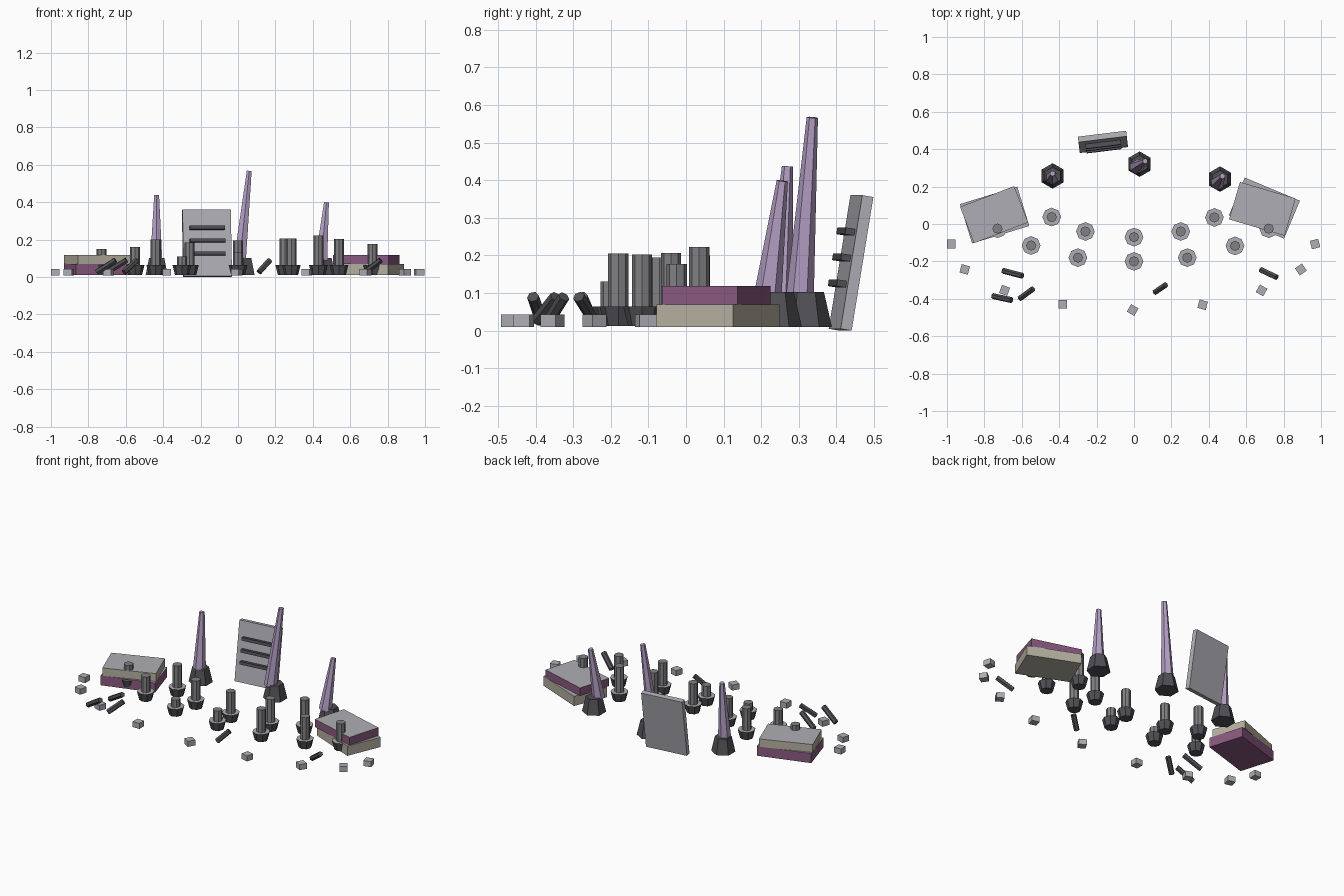
import bpy, bmesh
from math import radians
from mathutils import Vector, Matrix, Euler

if "Cube" in bpy.data.objects:
    bpy.data.objects.remove(bpy.data.objects["Cube"])


def material(name, rgb):
    m = bpy.data.materials.new(name)
    m.use_nodes = True
    m.diffuse_color = (*rgb, 1)
    m.node_tree.nodes["Principled BSDF"].inputs["Base Color"].default_value = (*rgb, 1)
    return m


STONE = material("pale stone", (0.42, 0.42, 0.46))
PIN = material("mid grey", (0.22, 0.22, 0.23))
DARK = material("charcoal", (0.08, 0.08, 0.09))
LILAC = material("lilac", (0.46, 0.35, 0.56))
PLUM = material("plum", (0.25, 0.10, 0.21))
BEIGE = material("beige", (0.46, 0.43, 0.35))


def finish(name, bm, mat, top=None):
    """Make the object; upward faces take the second colour if given."""
    me = bpy.data.meshes.new(name)
    me.materials.append(mat)
    bm.normal_update()
    if top:
        me.materials.append(top)
        for f in bm.faces:
            f.material_index = int(f.normal.z > 0.8)
    bm.to_mesh(me)
    bm.free()
    ob = bpy.data.objects.new(name, me)
    bpy.context.collection.objects.link(ob)
    return ob


def box(name, size, loc, mat, rot=(0, 0, 0), top=None):
    bm = bmesh.new()
    turn = Euler([radians(a) for a in rot]).to_matrix().to_4x4()
    bmesh.ops.create_cube(bm, size=1, matrix=Matrix.Translation(loc) @ turn @ Matrix.Diagonal((*size, 1)))
    return finish(name, bm, mat, top)


def prism(name, start, end, r1, r2, sides, mat, top=None):
    """Tapered prism between two points."""
    a, b = Vector(start), Vector(end)
    d = b - a
    turn = Vector((0, 0, 1)).rotation_difference(d).to_matrix().to_4x4()
    bm = bmesh.new()
    bmesh.ops.create_cone(bm, cap_ends=True, segments=sides, radius1=r1, radius2=r2,
                          depth=d.length, matrix=Matrix.Translation((a + b) / 2) @ turn)
    return finish(name, bm, mat, top)


# Posts standing in flared cups: x, y, top height
posts = [(-0.44, 0.037, 0.2), (-0.26, -0.04, 0.185), (-0.55, -0.115, 0.16),
         (-0.3, -0.18, 0.11), (0, -0.07, 0.195), (0, -0.2, 0.13),
         (0.25, -0.04, 0.207), (0.43, 0.035, 0.222), (0.54, -0.117, 0.202),
         (0.285, -0.18, 0.205), (-0.73, -0.025, 0.15), (0.72, -0.025, 0.177)]
for x, y, h in posts:
    prism("post_cup", (x, y, 0.012), (x, y, 0.064), 0.037, 0.05, 8, DARK, STONE)
    prism("post", (x, y, 0.06), (x, y, h), 0.027, 0.027, 8, PIN)

# Leaning spires on hexagonal feet: foot centre, spire bottom, spire tip
spires = [((-0.435, 0.257), (-0.437, 0.247), (-0.435, 0.27, 0.437)),
          ((0.03, 0.32), (0.01, 0.303), (0.06, 0.336, 0.567)),
          ((0.46, 0.24), (0.445, 0.217), (0.473, 0.256, 0.398))]
for foot, low, tip in spires:
    prism("spire_foot", (*foot, 0.01), (*foot, 0.102), 0.068, 0.047, 6, DARK)
    prism("spire", (*low, 0.09), tip, 0.037, 0.015, 6, LILAC)

# Stacked slabs on each side
box("left_lower_slab", (0.32, 0.22, 0.06), (0.697, 0.085, 0.04), BEIGE, (0, 0, -22.7), STONE)
box("left_upper_slab", (0.31, 0.208, 0.049), (0.686, 0.081, 0.0945), PLUM, (0, 0, -16.4), STONE)
box("right_lower_slab", (0.32, 0.22, 0.06), (-0.745, 0.048, 0.04), PLUM, (0, 0, 17), STONE)
box("right_upper_slab", (0.31, 0.208, 0.049), (-0.748, 0.05, 0.0945), BEIGE, (0, 0, 21), STONE)

# Leaning tablet with raised bars on its front
tilt = (-9.3, 0, 7)
centre = Vector((-0.166, 0.439, 0.18))
turn = Euler([radians(a) for a in tilt]).to_matrix()
box("tablet", (0.26, 0.03, 0.36), centre, STONE, tilt)
for z in (0.08, 0.01, -0.06):
    box("tablet_bar", (0.19, 0.028, 0.018), centre + turn @ Vector((0, -0.026, z)), DARK, tilt)

# Small blocks along the front arc: x, y, turn
blocks = [(-0.977, -0.107, 0), (-0.905, -0.243, -15), (-0.692, -0.355, -20),
          (-0.38, -0.43, 0), (-0.007, -0.46, -30), (0.367, -0.432, -15),
          (0.682, -0.355, -30), (0.892, -0.243, 35), (0.968, -0.107, 15)]
for x, y, a in blocks:
    box("block", (0.046, 0.046, 0.034), (x, y, 0.026), STONE, (0, 0, a))

# Fallen rods, each with one raised end: x and y of low end, x and y of high end
rods = [(-0.7, -0.25, -0.596, -0.277), (-0.755, -0.385, -0.655, -0.407),
        (-0.61, -0.398, -0.54, -0.347), (0.112, -0.365, 0.17, -0.325),
        (0.678, -0.245, 0.763, -0.285)]
for x1, y1, x2, y2 in rods:
    prism("fallen_rod", (x1, y1, 0.026), (x2, y2, 0.09), 0.016, 0.016, 6, DARK)
